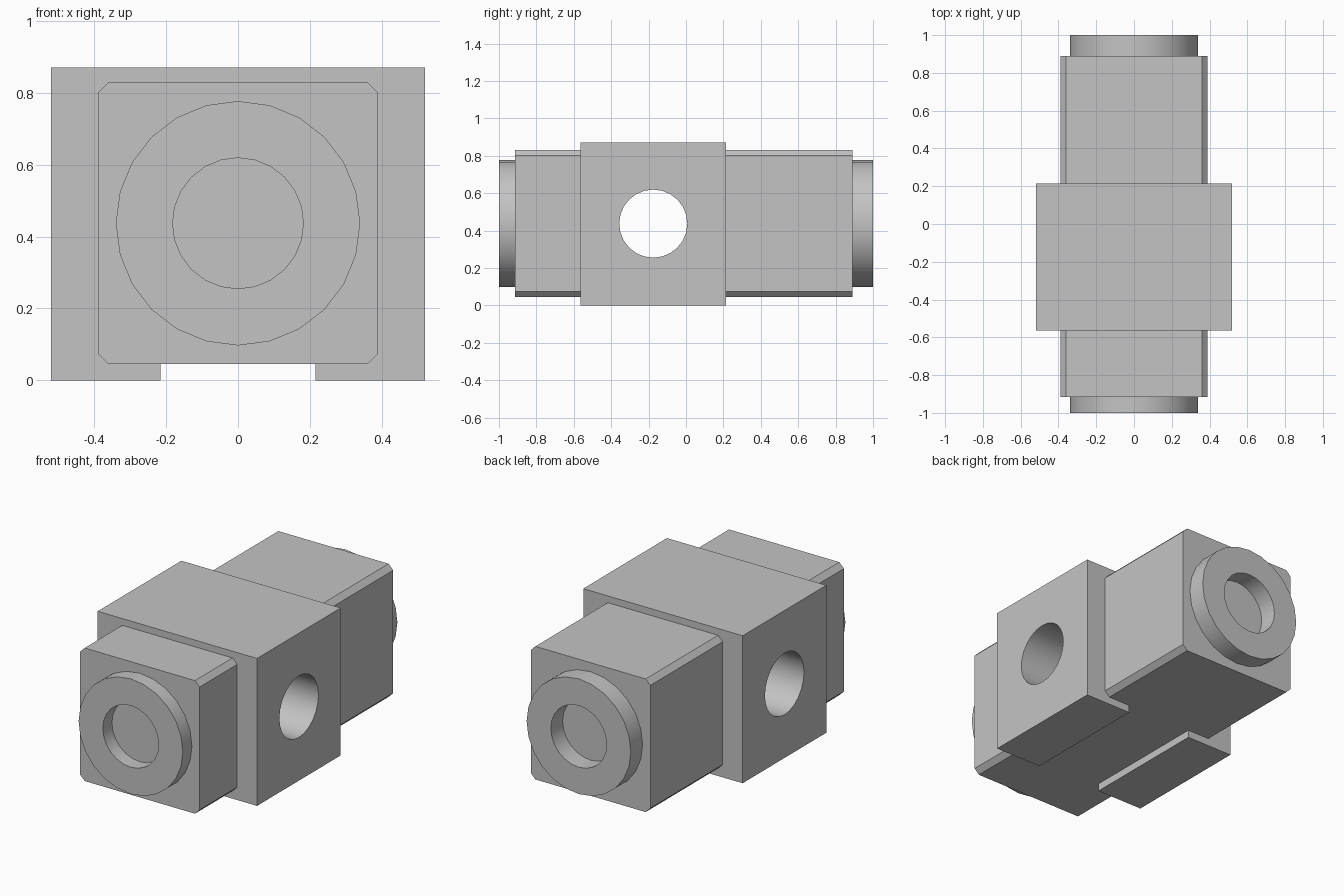
import bpy
import bmesh
import math
from mathutils import Matrix, Vector

cube = bpy.data.objects.get("Cube")
if cube:
    bpy.data.objects.remove(cube, do_unlink=True)

grey = bpy.data.materials.new("plain grey")
grey.use_nodes = True
tone = (0.55, 0.55, 0.55, 1)
grey.diffuse_color = tone
grey.node_tree.nodes["Principled BSDF"].inputs["Base Color"].default_value = tone

AXIS_Z = 0.437      # height of every bore axis
BORE = 0.182
SIDES = 24
BODY_FRONT, BODY_BACK = -0.915, 0.89


def finish(bm, name):
    bmesh.ops.recalc_face_normals(bm, faces=bm.faces)
    mesh = bpy.data.meshes.new(name)
    bm.to_mesh(mesh)
    bm.free()
    mesh.materials.append(grey)
    ob = bpy.data.objects.new(name, mesh)
    bpy.context.collection.objects.link(ob)
    return ob


def activate(ob):
    bpy.ops.object.select_all(action='DESELECT')
    ob.select_set(True)
    bpy.context.view_layer.objects.active = ob


def prism(name, half_profile, y0, y1):
    """Mirror an x-z half profile and extrude it along y."""
    outline = half_profile + [(-x, z) for x, z in reversed(half_profile)]
    bm = bmesh.new()
    face = bm.faces.new([bm.verts.new((x, y0, z)) for x, z in outline])
    grown = bmesh.ops.extrude_face_region(bm, geom=[face])["geom"]
    verts = [v for v in grown if isinstance(v, bmesh.types.BMVert)]
    bmesh.ops.translate(bm, verts=verts, vec=(0, y1 - y0, 0))
    return finish(bm, name)


def combine(ob, other, operation):
    activate(ob)
    mod = ob.modifiers.new(operation.lower(), 'BOOLEAN')
    mod.object, mod.operation, mod.solver = other, operation, 'EXACT'
    bpy.ops.object.modifier_apply(modifier=mod.name)
    bpy.data.objects.remove(other, do_unlink=True)


def smooth(ob):
    activate(ob)
    bpy.ops.object.shade_smooth_by_angle(angle=math.radians(30))


def end_ring(name, y0, y1):
    """Raised ring whose open bore ends at the flat end of the body."""
    bm = bmesh.new()
    section = [(0.34, y0), (0.34, y1), (BORE, y1), (BORE, y0)]
    verts = [bm.verts.new((r, y, AXIS_Z)) for r, y in section]
    edges = [bm.edges.new(pair) for pair in zip(verts, verts[1:])]
    bmesh.ops.spin(bm, geom=verts + edges, cent=Vector((0, 0, AXIS_Z)),
                   axis=(0, 1, 0), angle=math.tau, steps=SIDES)
    bmesh.ops.remove_doubles(bm, verts=bm.verts, dist=0.0005)
    ob = finish(bm, name)
    # Make sure the outer wall faces outward
    wall = max(ob.data.polygons, key=lambda p: math.hypot(p.center.x, p.center.z - AXIS_Z))
    if wall.normal.dot(wall.center - Vector((0, wall.center.y, AXIS_Z))) < 0:
        ob.data.flip_normals()
    smooth(ob)


# Long body with chamfered lengthwise edges
body = prism("valve_body", [(0.36, 0.045), (0.39, 0.075), (0.39, 0.80), (0.36, 0.83)],
             BODY_FRONT, BODY_BACK)

# Wide collar with two feet, its slot running up inside the body
collar = prism("collar", [(0.215, 0.2), (0.215, 0), (0.52, 0), (0.52, 0.87)], -0.565, 0.215)
combine(body, collar, 'UNION')

# Cross bore straight through from side to side
bm = bmesh.new()
bmesh.ops.create_cone(bm, cap_ends=True, segments=SIDES, radius1=BORE, radius2=BORE, depth=1.5,
                      matrix=Matrix.Translation((0, -0.175, AXIS_Z)) @ Matrix.Rotation(math.pi / 2, 4, 'Y'))
combine(body, finish(bm, "bore_cutter"), 'DIFFERENCE')
smooth(body)

# Rings at both ends
end_ring("front_ring", BODY_FRONT, -1.0)
end_ring("back_ring", BODY_BACK, 1.0)
